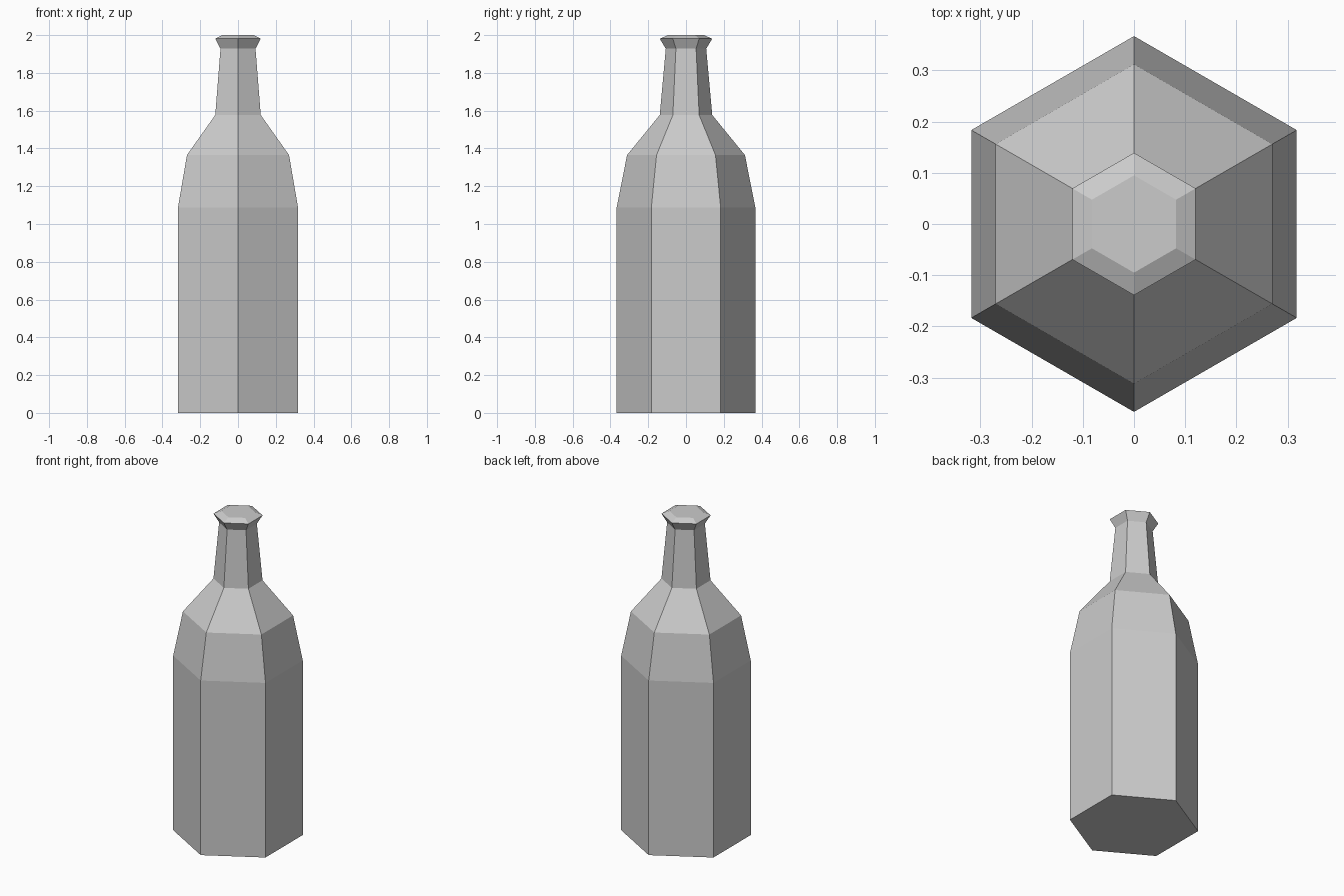
import bpy, bmesh
from math import cos, sin, pi

if "Cube" in bpy.data.objects:
    bpy.data.objects.remove(bpy.data.objects["Cube"])

SIDES = 6

# Bottle profile: (corner radius, height)
PROFILE = [
    (0.367, 0.0),    # base
    (0.367, 1.087),  # top of straight body
    (0.312, 1.365),  # shoulder
    (0.139, 1.577),  # neck bottom
    (0.107, 1.928),  # neck top
    (0.139, 1.981),  # lip edge
    (0.095, 2.0),    # closed top
]


def lathe(name, profile, sides):
    bm = bmesh.new()
    # corners point along the y axis
    angles = [pi / 2 + 2 * pi * i / sides for i in range(sides)]
    rings = [[bm.verts.new((r * cos(a), r * sin(a), z)) for a in angles]
             for r, z in profile]
    for low, high in zip(rings, rings[1:]):
        for i in range(sides):
            j = (i + 1) % sides
            bm.faces.new((low[i], low[j], high[j], high[i]))
    # flat base and top
    bm.faces.new(rings[0][::-1])
    bm.faces.new(rings[-1])
    mesh = bpy.data.meshes.new(name)
    bm.to_mesh(mesh)
    bm.free()
    obj = bpy.data.objects.new(name, mesh)
    bpy.context.collection.objects.link(obj)
    return obj


lathe("bottle", PROFILE, SIDES)
